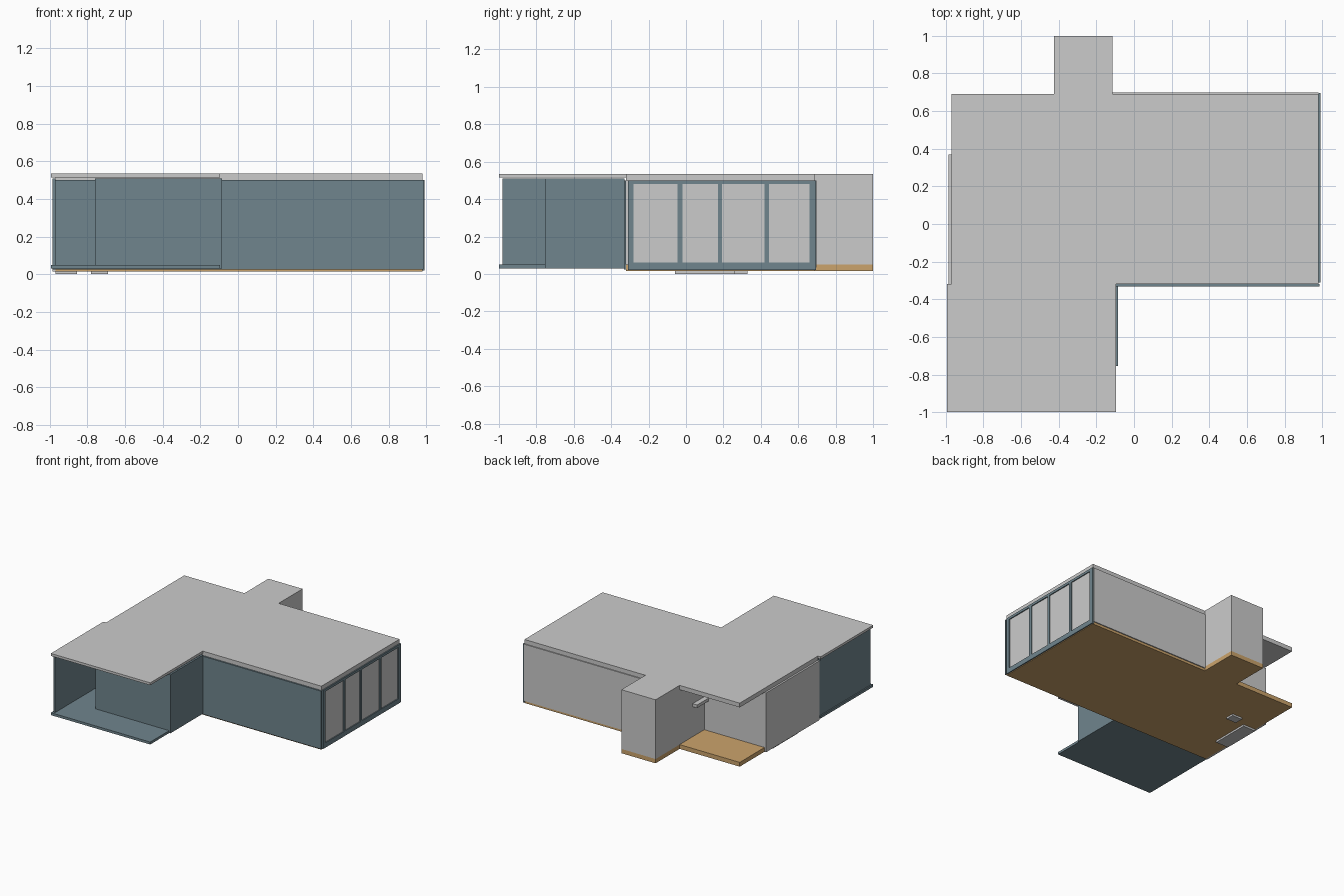
import bpy, bmesh

if "Cube" in bpy.data.objects:
    bpy.data.objects.remove(bpy.data.objects["Cube"])


def material(name, rgb):
    m = bpy.data.materials.new(name)
    m.diffuse_color = (*rgb, 1)
    m.use_nodes = True
    m.node_tree.nodes["Principled BSDF"].inputs["Base Color"].default_value = m.diffuse_color
    return m


GREY = material("light_grey", (0.60, 0.60, 0.60))
BLUE = material("slate_blue", (0.162, 0.235, 0.270))
TAN = material("warm_tan", (0.60, 0.37, 0.15))


def slab(name, outline, z0, z1, mat):
    """Extrude a plan outline from z0 to z1."""
    bm = bmesh.new()
    face = bm.faces.new([bm.verts.new((x, y, z0)) for x, y in outline])
    ext = bmesh.ops.extrude_face_region(bm, geom=[face])
    verts = [g for g in ext["geom"] if isinstance(g, bmesh.types.BMVert)]
    bmesh.ops.translate(bm, verts=verts, vec=(0, 0, z1 - z0))
    bmesh.ops.recalc_face_normals(bm, faces=bm.faces[:])
    me = bpy.data.meshes.new(name)
    bm.to_mesh(me)
    bm.free()
    me.materials.append(mat)
    ob = bpy.data.objects.new(name, me)
    bpy.context.collection.objects.link(ob)
    return ob


def box(name, x, y, z, mat):
    return slab(name, [(x[0], y[0]), (x[1], y[0]), (x[1], y[1]), (x[0], y[1])],
                z[0], z[1], mat)


# Main plan: rectangle with a small bay at the back
PLAN = [(-0.97, -0.32), (0.98, -0.32), (0.98, 0.69), (-0.115, 0.69),
        (-0.115, 1.0), (-0.425, 1.0), (-0.425, 0.69), (-0.97, 0.69)]
slab("main_floor", PLAN, 0.015, 0.05, TAN)
slab("main_roof", PLAN, 0.50, 0.535, GREY)

# Front wing: floor and roof
box("wing_floor", (-0.995, -0.095), (-1.0, -0.32), (0.03, 0.05), BLUE)
box("wing_roof", (-0.995, -0.095), (-1.0, -0.32), (0.515, 0.535), GREY)

# Blue walls
box("front_wall", (-0.985, 0.985), (-0.332, -0.32), (0.025, 0.50), BLUE)
WING = (0.05, 0.51)
box("wing_left_wall", (-0.985, -0.97), (-0.98, -0.33), (0.03, 0.51), BLUE)
box("wing_right_wall", (-0.10, -0.085), (-0.755, -0.33), (0.03, 0.51), BLUE)
box("wing_front_wall", (-0.76, -0.10), (-0.755, -0.74), WING, BLUE)
box("wing_inner_wall", (-0.76, -0.745), (-0.74, -0.33), WING, BLUE)

# Grey walls around the back, the bay and the recessed porch
Z = (0.05, 0.50)
box("back_wall", (-0.115, 0.98), (0.68, 0.698), (0.035, 0.50), GREY)
box("bay_back_wall", (-0.425, -0.115), (0.985, 1.0), Z, GREY)
box("bay_right_wall", (-0.13, -0.115), (0.69, 0.985), Z, GREY)
box("bay_left_wall", (-0.425, -0.41), (0.37, 0.985), Z, GREY)
box("porch_wall", (-0.97, -0.41), (0.355, 0.37), Z, GREY)
box("left_wall", (-0.985, -0.97), (-0.32, 0.37), (0.015, 0.50), GREY)
box("porch_shelf", (-0.465, -0.425), (0.37, 0.52), (0.295, 0.32), GREY)

# Window wall on the right: rails, posts and panes
FX = (0.975, 0.99)
box("window_bottom_rail", FX, (-0.31, 0.695), (0.02, 0.06), BLUE)
box("window_top_rail", FX, (-0.31, 0.695), (0.48, 0.50), BLUE)
for i, (a, b) in enumerate([(-0.31, -0.28), (-0.045, -0.02), (0.17, 0.192),
                            (0.42, 0.445), (0.66, 0.695)]):
    box(f"window_post_{i + 1}", FX, (a, b), (0.06, 0.48), BLUE)
box("window_panes", (0.977, 0.982), (-0.30, 0.68), (0.05, 0.49), GREY)

# Plates under the floor
box("large_floor_plate", (-0.97, -0.855), (-0.06, 0.26), (0.0, 0.015), GREY)
box("small_floor_plate", (-0.78, -0.69), (0.26, 0.33), (0.0, 0.015), GREY)
